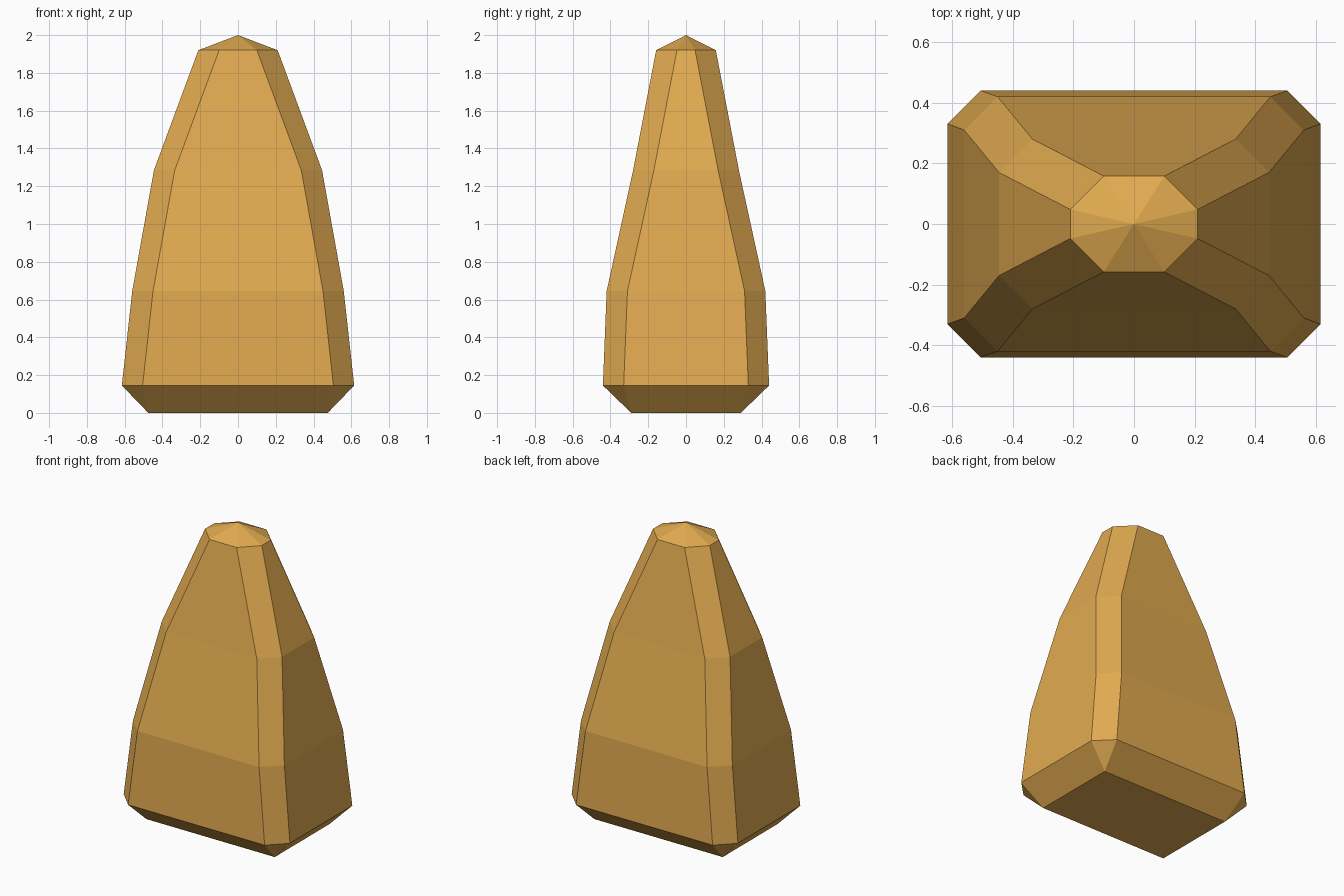
import bpy
import bmesh

cube = bpy.data.objects.get("Cube")
if cube:
    bpy.data.objects.remove(cube, do_unlink=True)

# Single warm amber colour
amber = bpy.data.materials.new("amber")
amber.use_nodes = True
colour = (0.75, 0.40, 0.08, 1.0)
amber.diffuse_color = colour
amber.node_tree.nodes["Principled BSDF"].inputs["Base Color"].default_value = colour


def chamfered_ring(bm, hx, hy, z, cut):
    """Rectangle with cut corners, counter-clockwise."""
    corners = [(hx, hy - cut), (hx - cut, hy), (cut - hx, hy), (-hx, hy - cut),
               (-hx, cut - hy), (cut - hx, -hy), (hx - cut, -hy), (hx, cut - hy)]
    return [bm.verts.new((x, y, z)) for x, y in corners]


# Profile levels: half width, half depth, height, corner cut
levels = [
    (0.475, 0.29, 0.0, 0.0),
    (0.615, 0.44, 0.145, 0.11),
    (0.56, 0.42, 0.645, 0.11),
    (0.445, 0.28, 1.285, 0.11),
    (0.21, 0.158, 1.92, 0.11),
]

bm = bmesh.new()
rings = [chamfered_ring(bm, *level) for level in levels]

# Faceted sides
for low, high in zip(rings, rings[1:]):
    for i in range(8):
        j = (i + 1) % 8
        bm.faces.new((low[i], low[j], high[j], high[i]))

# Flat base and shallow pointed cap
bm.faces.new(rings[0][::-1])
apex = bm.verts.new((0, 0, 2))
for i in range(8):
    bm.faces.new((rings[-1][i], rings[-1][(i + 1) % 8], apex))

# Sharp base corners close into triangles
bmesh.ops.remove_doubles(bm, verts=bm.verts[:], dist=0.001)
bmesh.ops.recalc_face_normals(bm, faces=bm.faces[:])

mesh = bpy.data.meshes.new("faceted_stone")
bm.to_mesh(mesh)
bm.free()
mesh.materials.append(amber)
stone = bpy.data.objects.new("faceted_stone", mesh)
bpy.context.collection.objects.link(stone)
